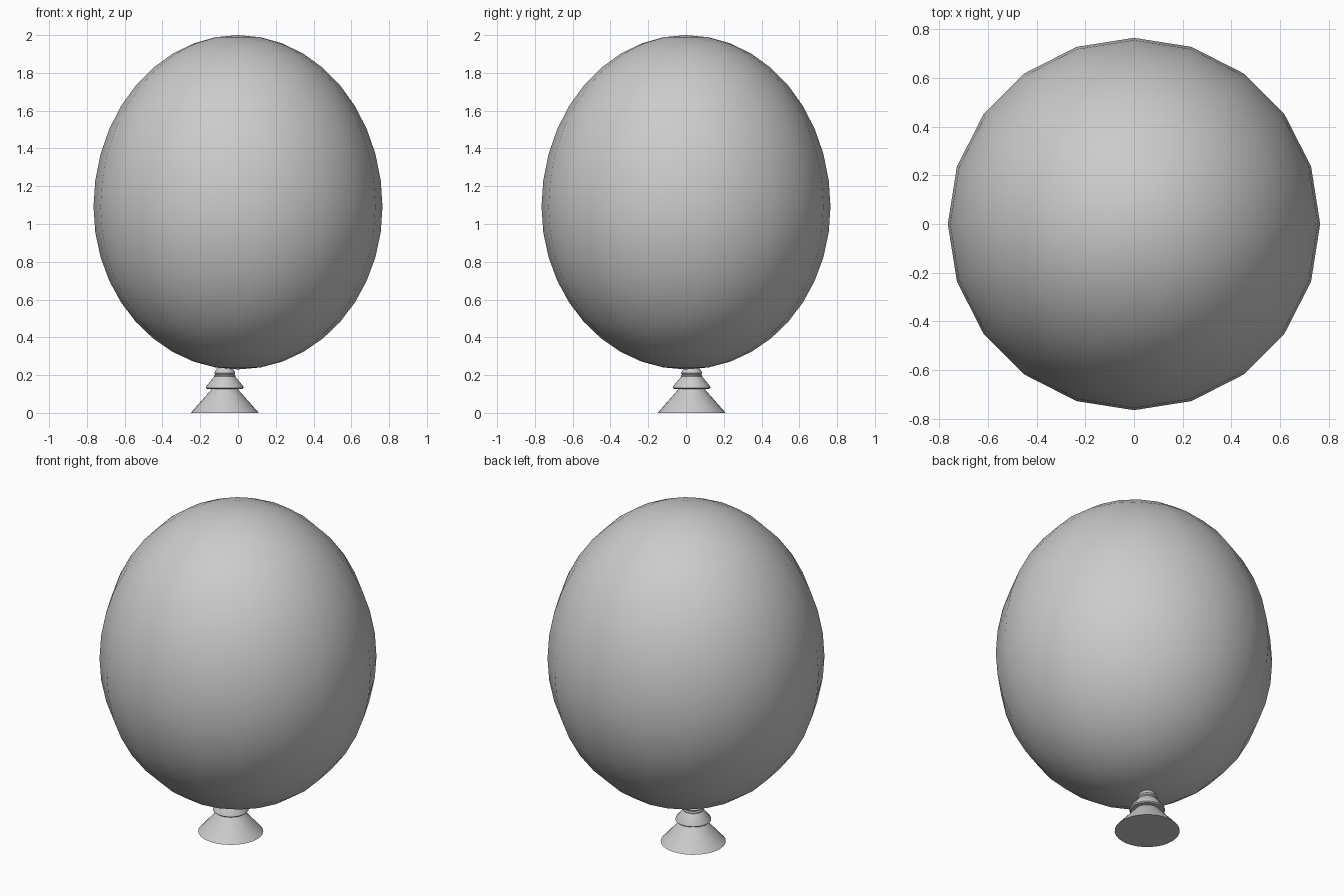
import bpy, bmesh, math

if "Cube" in bpy.data.objects:
    bpy.data.objects.remove(bpy.data.objects["Cube"])


def revolve(name, profile, sides, cx=0.0, cy=0.0, angle=40):
    """Closed lathe from (radius, z) points, bottom to top; radius 0 makes a pole."""
    bm = bmesh.new()
    rings = []
    for r, z in profile:
        if r == 0:
            rings.append([bm.verts.new((cx, cy, z))] * sides)
        else:
            rings.append([bm.verts.new((cx + r * math.cos(2 * math.pi * i / sides),
                                        cy + r * math.sin(2 * math.pi * i / sides), z))
                          for i in range(sides)])
    for a, b in zip(rings, rings[1:]):
        for i in range(sides):
            j = (i + 1) % sides
            quad = list(dict.fromkeys((a[i], a[j], b[j], b[i])))
            bm.faces.new(quad)
    bmesh.ops.recalc_face_normals(bm, faces=bm.faces)
    mesh = bpy.data.meshes.new(name)
    bm.to_mesh(mesh)
    bm.free()
    obj = bpy.data.objects.new(name, mesh)
    bpy.context.collection.objects.link(obj)
    bpy.ops.object.select_all(action='DESELECT')
    bpy.context.view_layer.objects.active = obj
    obj.select_set(True)
    bpy.ops.object.shade_smooth_by_angle(angle=math.radians(angle))
    return obj


# Inflated body: egg shape, slightly fuller below the widest ring
RINGS, RADIUS, MIDDLE, TOP, BOTTOM = 20, 0.765, 1.09, 2.0, 0.23
body = []
for k in range(RINGS + 1):
    t = -math.pi / 2 + math.pi * k / RINGS
    half = TOP - MIDDLE if t > 0 else MIDDLE - BOTTOM
    r = 0 if k in (0, RINGS) else RADIUS * math.cos(t)
    body.append((r, MIDDLE + half * math.sin(t)))
revolve("balloon_body", body, 20)

# Tied neck: flared mouth with two rolled collars, slightly off centre
neck = [(0, 0), (0.18, 0), (0.068, 0.127), (0.092, 0.127), (0.099, 0.133),
        (0.097, 0.142), (0.056, 0.192), (0.056, 0.197), (0.051, 0.204),
        (0.056, 0.211), (0.052, 0.220), (0.035, 0.245), (0, 0.25)]
revolve("balloon_neck", neck, 32, -0.07, 0.03, 30)
